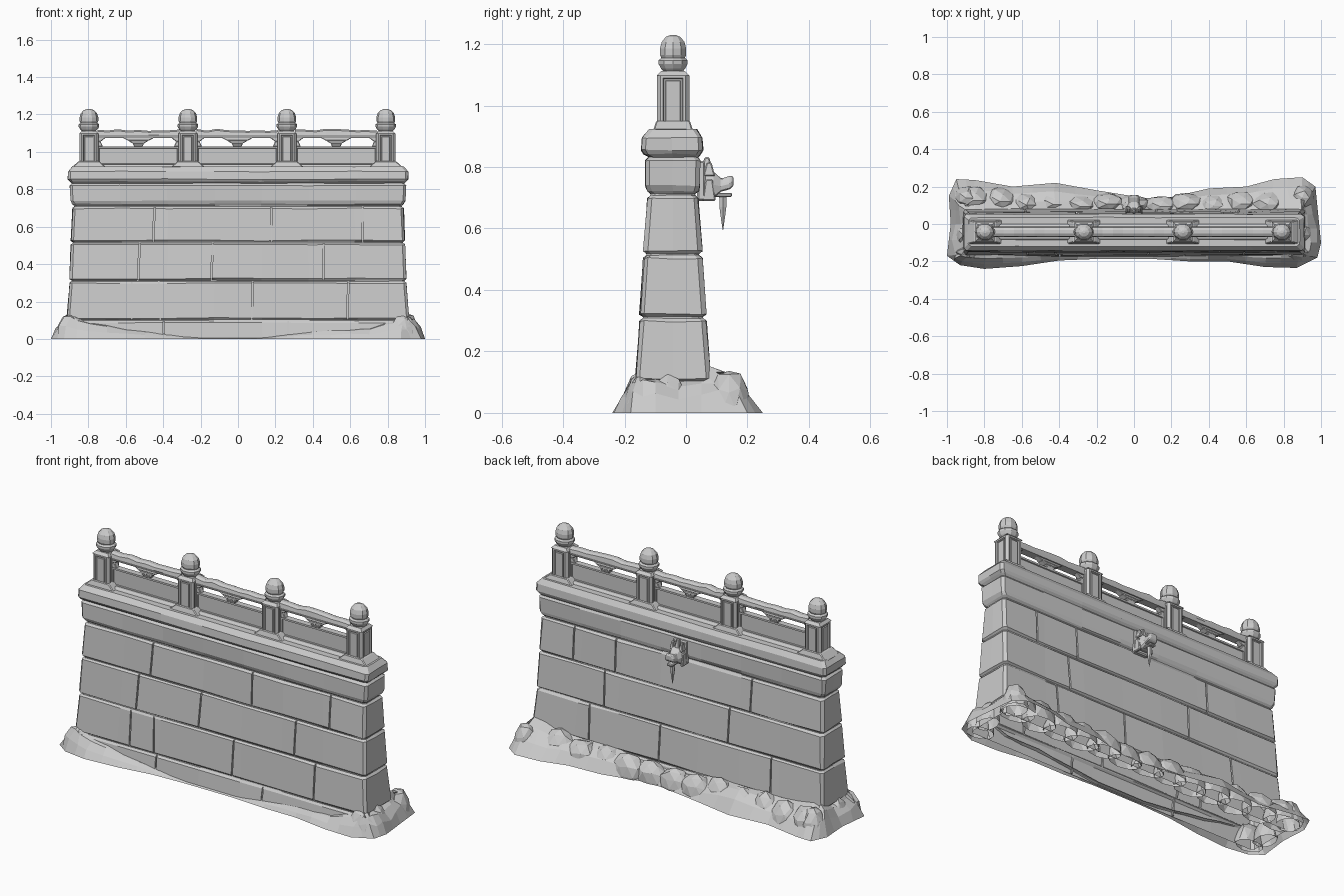
import bpy, bmesh, math, random
from mathutils import Vector

random.seed(4)
if "Cube" in bpy.data.objects:
    bpy.data.objects.remove(bpy.data.objects["Cube"])

stone = bpy.data.materials.new("pale_grey_stone")
stone.use_nodes = True
stone.diffuse_color = (0.6, 0.6, 0.6, 1)
stone.node_tree.nodes["Principled BSDF"].inputs["Base Color"].default_value = (0.6, 0.6, 0.6, 1)

MID = -0.042          # centre line of the balustrade in y
POSTS = [-0.797, -0.268, 0.261, 0.79]


def jit(a):
    return random.uniform(-a, a)


def add_loft(bm, rings, bottom=True, top=True):
    """Skin closed rings of points, optionally capping the ends."""
    rows = [[bm.verts.new(p) for p in ring] for ring in rings]
    n = len(rows[0])
    for a, b in zip(rows, rows[1:]):
        for i in range(n):
            j = (i + 1) % n
            bm.faces.new((a[i], a[j], b[j], b[i]))
    if bottom:
        bm.faces.new(rows[0][::-1])
    if top:
        bm.faces.new(rows[-1])


def rect(x0, x1, y0, y1, z):
    return [(x0, y0, z), (x1, y0, z), (x1, y1, z), (x0, y1, z)]


def add_block(bm, x, hx, hy, z0, z1, hx2=None, hy2=None, y=MID):
    """Box or frustum standing at x, y."""
    hx2 = hx if hx2 is None else hx2
    hy2 = hy if hy2 is None else hy2
    add_loft(bm, [rect(x - hx, x + hx, y - hy, y + hy, z0),
                  rect(x - hx2, x + hx2, y - hy2, y + hy2, z1)])


def finish(name, bm, bevel=0):
    bmesh.ops.recalc_face_normals(bm, faces=bm.faces)
    me = bpy.data.meshes.new(name)
    bm.to_mesh(me)
    bm.free()
    me.materials.append(stone)
    ob = bpy.data.objects.new(name, me)
    bpy.context.collection.objects.link(ob)
    if bevel:
        mod = ob.modifiers.new("bevel", "BEVEL")
        mod.width, mod.segments, mod.limit_method = bevel, 1, "ANGLE"
    return ob


# Wall: one tapering loft with grooves between courses and a cornice
def wall_ring(z, hx, y0, y1, wobble=0.003):
    c, steps, pts = 0.014, 7, []
    xs = [-hx + c + (2 * hx - 2 * c) * i / steps for i in range(steps + 1)]
    pts += [(x, y0 + jit(wobble), z + jit(wobble)) for x in xs]
    pts += [(hx + jit(wobble), y, z + jit(wobble)) for y in (y0 + c, (y0 + y1) / 2, y1 - c)]
    pts += [(x, y1 + jit(wobble), z + jit(wobble)) for x in xs[::-1]]
    pts += [(-hx + jit(wobble), y, z + jit(wobble)) for y in (y1 - c, (y0 + y1) / 2, y0 + c)]
    return pts


LEVELS = [(0, .925, -.175, .09), (.1, .915, -.165, .08), (.31, .9, -.15, .065),
          (.515, .893, -.138, .052), (.71, .885, -.125, .04)]
rings = [wall_ring(*LEVELS[0], wobble=0)]
for z, hx, y0, y1 in LEVELS[1:]:
    g = 0.01
    rings += [wall_ring(z - .012, hx, y0, y1), wall_ring(z - .002, hx - g, y0 + g, y1 - g, .001),
              wall_ring(z + .003, hx - g, y0 + g, y1 - g, .001), wall_ring(z + .012, hx, y0, y1)]
for spec in [(.74, .896, -.132, .045), (.82, .9, -.132, .046), (.832, .888, -.12, .038),
             (.842, .9, -.138, .048), (.855, .91, -.146, .055), (.895, .91, -.143, .053),
             (.922, .885, -.12, .035)]:
    rings.append(wall_ring(*spec, wobble=.002))
bm = bmesh.new()
add_loft(bm, rings)
wall = finish("stone_wall", bm)

# Upright joints, cut into both faces of every course
FRONT = [(-.4, .265), (-.57, -.42, .08, .59), (-.53, -.14, .46), (-.45, .18, .67)]
BACK = [(-.5, .3), (-.58, .12, .56), (-.31, .47), (-.44, .41, .67)]
bm = bmesh.new()
for i, (lo, hi) in enumerate(zip(LEVELS, LEVELS[1:])):
    for joints, k, s in ((FRONT[i], 2, -1), (BACK[i], 3, 1)):
        for x in joints:
            ends = []
            for lev in (lo, hi):
                a, b = sorted((lev[k] - s * .009, lev[k] + s * .03))
                tilt = x + jit(.006)
                ends.append(rect(tilt - .004, tilt + .004, a, b, lev[0] + (.003 if lev is lo else -.003)))
            add_loft(bm, ends)
cutter = finish("joint_cutter", bm)
cutter.hide_render = True
cut = wall.modifiers.new("joints", "BOOLEAN")
cut.operation, cut.object, cut.solver = "DIFFERENCE", cutter, "EXACT"
bpy.context.view_layer.update()
shaped = bpy.data.meshes.new_from_object(wall.evaluated_get(bpy.context.evaluated_depsgraph_get()))
wall.modifiers.clear()
wall.data = shaped
bpy.data.objects.remove(cutter)
bm = bmesh.new()
bm.from_mesh(shaped)
under = [f for f in bm.faces if f.calc_center_median().z < .001]
bmesh.ops.delete(bm, geom=under, context="FACES")
bm.to_mesh(shaped)
bm.free()

# Drifted mound around the foot: outline x, y and height against the wall
OUT = [(-.99, .15, .14), (-.95, .24, .13), (-.85, .235, .14), (-.65, .2, .11), (-.42, .22, .12),
       (-.2, .18, .1), (.05, .14, .08), (.18, .14, .09), (.4, .19, .11), (.6, .2, .1),
       (.75, .24, .13), (.9, .25, .14), (.97, .2, .14), (.985, .05, .11), (1, -.1, .11),
       (.98, -.18, .12), (.87, -.235, .11), (.7, -.23, .06), (.5, -.2, .05), (.3, -.2, .03),
       (.1, -.187, .008), (-.2, -.187, .008), (-.4, -.195, .03), (-.6, -.225, .05),
       (-.8, -.24, .09), (-.93, -.22, .13), (-1, -.17, .13), (-.98, 0, .11)]
foot = []
for p, q in zip(OUT, OUT[1:] + OUT[:1]):
    foot += [p, tuple((a + b) / 2 for a, b in zip(p, q))]
rings = [[], [], [], []]
for x, y, h in foot:
    wx, wy = max(-.9, min(.9, x)), max(-.155, min(.07, y))
    for ring, t, k in zip(rings, (0, .3, .65, 1), (0, .5, .85, 1)):
        n = 0 if t == 0 else .12 * h
        ring.append((x + (wx - x) * t + jit(n), y + (wy - y) * t, h * k + jit(n)))
bm = bmesh.new()
add_loft(bm, rings, bottom=False, top=False)
finish("foot_mound", bm)


# Rounded boulders in the mound, trimmed at the ground
def boulder(name, x, y, rx, ry, rz):
    bm = bmesh.new()
    bmesh.ops.create_icosphere(bm, subdivisions=2, radius=1)
    for v in bm.verts:
        k = 1 + jit(.07)
        v.co = Vector((x + v.co.x * rx * k, y + v.co.y * ry * k, v.co.z * rz * k + .01))
    bmesh.ops.bisect_plane(bm, geom=bm.verts[:] + bm.edges[:] + bm.faces[:],
                           plane_co=(0, 0, 0), plane_no=(0, 0, -1), clear_outer=True)
    finish(name, bm)


for i in range(13):
    x = -.86 + i * .143
    boulder("back_boulder", x, .095 + .025 * abs(x) + jit(.01), .1, .055 + .03 * abs(x), .1 + .03 * abs(x) + jit(.02))
for s in (-1, 1):
    boulder("end_boulder", s * .91, -.06, .055, .07, .11)
    boulder("end_boulder", s * .9, .14, .07, .07, .13)
    boulder("corner_boulder", s * .88, -.15, .08, .055, .12)

# Balustrade sill and sloped post feet
bm = bmesh.new()
add_block(bm, 0, .86, .05, .91, .932, .85, .035)
for x in POSTS:
    add_block(bm, x, .095, .066, .915, .95, .055, .055)
finish("balustrade_sill", bm, .004)


# Posts with sunken panels, and turned finials
def post(x):
    bm = bmesh.new()
    add_block(bm, x, .051, .053, .92, 1.098)
    bmesh.ops.recalc_face_normals(bm, faces=bm.faces)
    bmesh.ops.bevel(bm, geom=[e for e in bm.edges if abs(e.verts[0].co.z - e.verts[1].co.z) > .1],
                    offset=.012, segments=1, affect="EDGES")
    sides = sorted((f for f in bm.faces if abs(f.normal.z) < .1), key=lambda f: -f.calc_area())[:4]
    bmesh.ops.inset_individual(bm, faces=sides, thickness=.012)
    corners = [e for f in sides for e in f.edges]
    bmesh.ops.inset_individual(bm, faces=sides, thickness=.004, depth=-.008)
    bmesh.ops.inset_individual(bm, faces=sides, thickness=.007)
    bmesh.ops.inset_individual(bm, faces=sides, thickness=.003, depth=.005)
    add_block(bm, x, .051, .053, 1.098, 1.112, .038, .038)
    finish("post", bm)
    bm = bmesh.new()
    profile = [(.034, 1.108), (.046, 1.12), (.055, 1.135), (.055, 1.147), (.045, 1.155),
               (.05, 1.165), (.05, 1.185), (.043, 1.207), (.028, 1.223), (.008, 1.23)]
    add_loft(bm, [[(x + r * math.cos(a * math.tau / 10), MID + .9 * r * math.sin(a * math.tau / 10), z)
                   for a in range(10)] for r, z in profile])
    finish("post_finial", bm)


for x in POSTS:
    post(x)


# Railing bays: panel, worn top rail, corner brackets and a centre ornament
def bay(a, b):
    c, h = (a + b) / 2, (b - a) / 2 - .045
    bm = bmesh.new()
    add_block(bm, c, h, .017, .925, 1.03)
    bmesh.ops.recalc_face_normals(bm, faces=bm.faces)
    broad = [f for f in bm.faces if abs(f.normal.y) > .9]
    bmesh.ops.inset_individual(bm, faces=broad, thickness=.014)
    bmesh.ops.inset_individual(bm, faces=broad, thickness=.003, depth=-.006)
    finish("bay_panel", bm)
    bm = bmesh.new()
    rows = []
    for i in range(9):
        x, top = c - h + 2 * h * i / 8, 1.118 + jit(.006)
        rows.append([(x, MID + dy, z) for dy, z in
                     ((-.022, 1.074), (.022, 1.074), (.028, 1.09), (.024, top - .008),
                      (.01, top), (-.01, top), (-.024, top - .008), (-.028, 1.09))])
    add_loft(bm, rows)
    finish("top_rail", bm)
    bm = bmesh.new()
    for s in (-1, 1):
        x = c + s * h
        add_block(bm, x, .03, .015, 1.028, 1.055, .018, .015)
        add_block(bm, x, .018, .015, 1.055, 1.076, .045, .015)
    add_block(bm, c, .022, .015, 1.028, 1.045, .03, .02)
    add_block(bm, c, .03, .02, 1.045, 1.06, .055, .018)
    add_block(bm, c, .055, .018, 1.06, 1.076, .085, .015)
    finish("bay_brackets", bm, .003)


for a, b in zip(POSTS, POSTS[1:]):
    bay(a, b)

# Carved beast-head spout on the back, with an icicle
bm = bmesh.new()
add_block(bm, 0, .046, .014, .69, .82, .04, .012, y=.05)
finish("spout_plate", bm, .006)
bm = bmesh.new()
head = [(.05, .036, .71, .79), (.09, .036, .7, .785), (.115, .026, .72, .762), (.145, .028, .728, .772), (.155, .02, .74, .768)]
add_loft(bm, [[(-w, y, lo), (w, y, lo), (w * 1.1, y, (lo + hi) / 2), (w * .7, y, hi),
               (-w * .7, y, hi), (-w * 1.1, y, (lo + hi) / 2)] for y, w, lo, hi in head])
add_block(bm, 0, .018, .03, .702, .716, y=.12)                     # lower jaw
for s in (-1, 1):
    add_block(bm, s * .028, .012, .02, .77, .815, .006, .008, y=.075)   # ears
    add_block(bm, s * .038, .008, .022, .69, .76, .006, .012, y=.075)   # mane
add_block(bm, 0, .014, .02, .78, .832, .006, .008, y=.068)              # crest
finish("beast_head_spout", bm, .004)
bm = bmesh.new()
add_loft(bm, [[(r * math.cos(k * math.tau / 6), .12 + r * math.sin(k * math.tau / 6), z) for k in range(6)]
              for r, z in ((.014, .715), (.013, .67), (.007, .63), (.001, .595))])
finish("icicle", bm)
